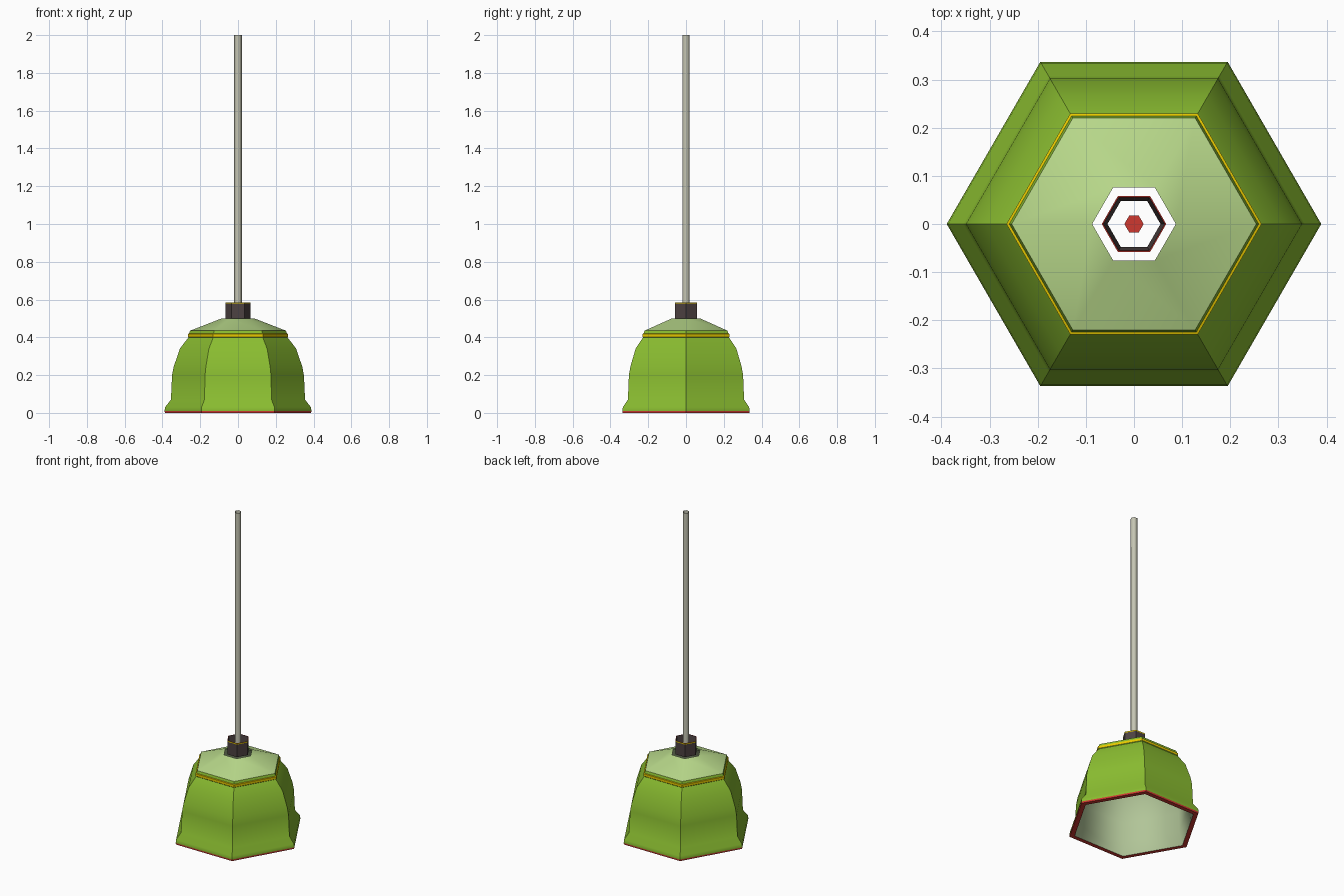
import bpy, bmesh, math

if "Cube" in bpy.data.objects:
    bpy.data.objects.remove(bpy.data.objects["Cube"])


def material(name, rgb):
    m = bpy.data.materials.new(name)
    m.diffuse_color = (*rgb, 1)
    m.use_nodes = True
    m.node_tree.nodes["Principled BSDF"].inputs["Base Color"].default_value = m.diffuse_color
    return m


GREEN = material("leaf green", (0.255, 0.51, 0.03))
PALE = material("pale green glass", (0.48, 0.69, 0.255))
INNER = material("pale sage lining", (0.45, 0.57, 0.32))
YELLOW = material("bright yellow", (0.85, 0.62, 0.0))
DARK = material("dark brown", (0.075, 0.055, 0.055))
RED = material("red", (0.62, 0.04, 0.03))
GREY = material("warm grey", (0.56, 0.56, 0.45))


def hex_lathe(name, profile, closed=True, angle=35, inward=False):
    """Sweep (radius, z, material of the strip to the next point) around z in six
    sides, with corners on the x axis. The profile runs so that faces look outward."""
    bm = bmesh.new()
    mats = []
    rings = [[bm.verts.new((r * math.cos(i * math.pi / 3),
                            r * math.sin(i * math.pi / 3), z)) for i in range(6)]
             for r, z, _ in profile]
    count = len(profile) if closed else len(profile) - 1
    for k in range(count):
        mat = profile[k][2]
        if mat not in mats:
            mats.append(mat)
        a, b = rings[k], rings[(k + 1) % len(rings)]
        for i in range(6):
            j = (i + 1) % 6
            bm.faces.new((a[i], b[i], b[j], a[j])).material_index = mats.index(mat)
    finish(name, bm, mats, angle)


def finish(name, bm, mats, angle):
    me = bpy.data.meshes.new(name)
    bm.to_mesh(me)
    bm.free()
    for m in mats:
        me.materials.append(m)
    ob = bpy.data.objects.new(name, me)
    bpy.context.collection.objects.link(ob)
    bpy.ops.object.select_all(action='DESELECT')
    ob.select_set(True)
    bpy.context.view_layer.objects.active = ob
    bpy.ops.object.shade_smooth_by_angle(angle=math.radians(angle))


# Bell-shaped shade: pale cap, yellow band, green skirt, red rim
hex_lathe("lamp_shade", [
    (0.087, 0.50, PALE), (0.254, 0.435, GREEN), (0.259, 0.42, YELLOW),
    (0.265, 0.418, YELLOW), (0.265, 0.403, GREEN), (0.262, 0.40, GREEN),
    (0.308, 0.34, GREEN), (0.340, 0.245, GREEN), (0.349, 0.20, GREEN),
    (0.355, 0.07, GREEN), (0.386, 0.03, GREEN), (0.389, 0.01, RED),
    (0.387, 0.0, RED), (0.357, 0.0, RED),
], closed=False)

# Lining on the inside of the shade
hex_lathe("shade_lining", [
    (0.357, 0.0, INNER), (0.335, 0.08, INNER), (0.330, 0.20, INNER),
    (0.293, 0.335, INNER), (0.245, 0.41, INNER), (0.087, 0.49, PALE),
    (0.087, 0.50, PALE),
], closed=False, angle=70)

# Open socket collar above the shade
hex_lathe("socket_collar", [
    (0.055, 0.50, DARK), (0.067, 0.50, DARK), (0.067, 0.578, YELLOW),
    (0.067, 0.585, RED), (0.064, 0.585, RED),
][::-1][-1:] + [
    (0.064, 0.585, RED), (0.067, 0.585, YELLOW), (0.067, 0.578, DARK),
    (0.067, 0.50, DARK),
], closed=True)

# Long hollow hanging rod
hex_lathe("hanging_rod", [(0.02, 2.0, GREY), (0.02, 0.50, GREY)], closed=False, angle=70)

# Red plug closing the lower end of the rod
plug = bmesh.new()
plug.faces.new([plug.verts.new((0.02 * math.cos(i * math.pi / 3),
                                0.02 * math.sin(i * math.pi / 3), 0.50)) for i in range(6)])
finish("rod_plug", plug, [RED], 35)
